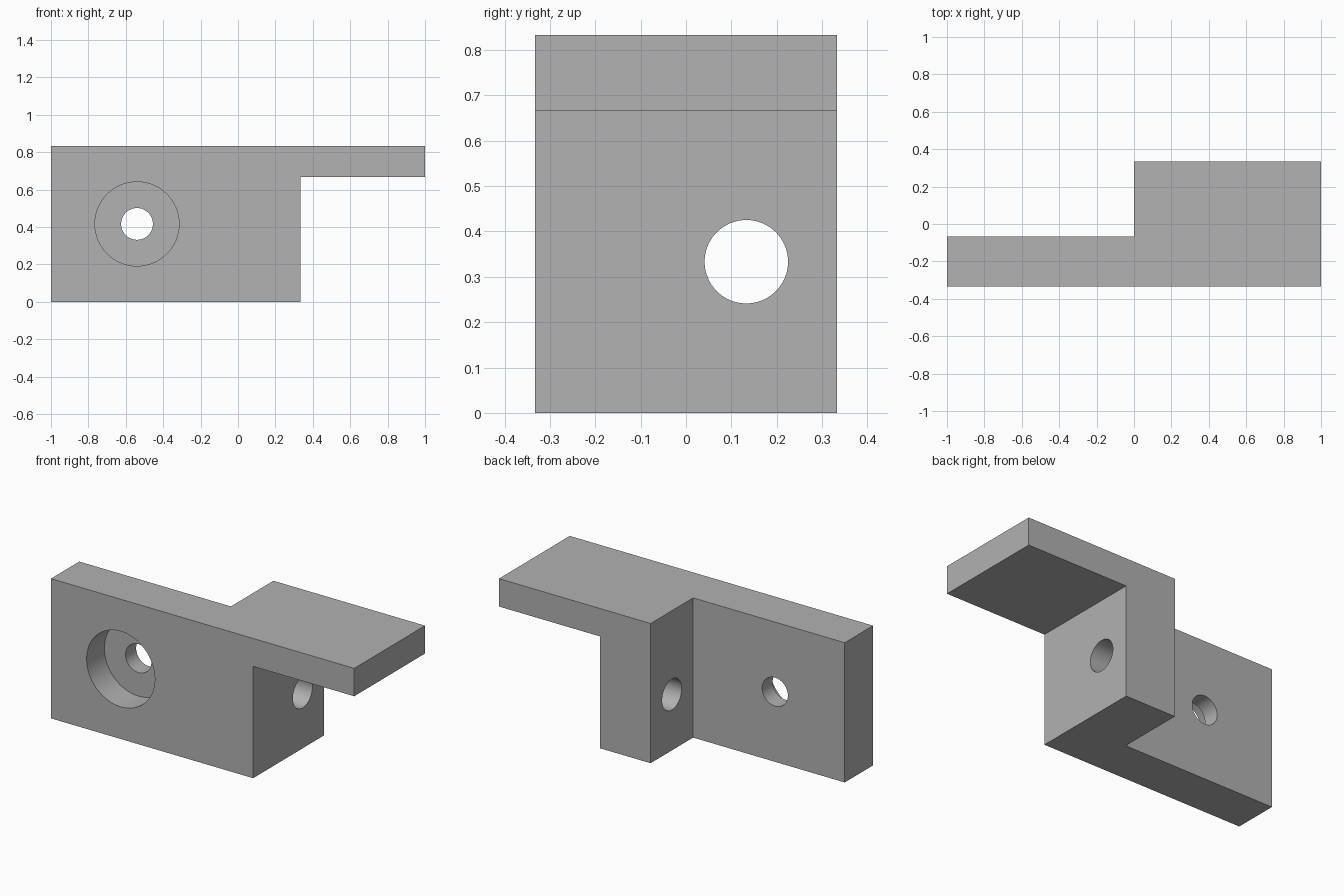
import bpy, bmesh
from math import pi, radians
from mathutils import Matrix, Vector

cube = bpy.data.objects.get("Cube")
if cube:
    bpy.data.objects.remove(cube, do_unlink=True)

HALF_DEPTH = 1 / 3
HEIGHT = 0.833
BLOCK_X = 1 / 3
SHELF_Z = 2 / 3

grey = bpy.data.materials.new("plain grey")
grey.use_nodes = True
colour = (0.445, 0.445, 0.445, 1)
grey.diffuse_color = colour
grey.node_tree.nodes["Principled BSDF"].inputs["Base Color"].default_value = colour


def make_object(name, bm):
    bmesh.ops.recalc_face_normals(bm, faces=bm.faces)
    mesh = bpy.data.meshes.new(name)
    bm.to_mesh(mesh)
    bm.free()
    mesh.materials.append(grey)
    obj = bpy.data.objects.new(name, mesh)
    bpy.context.collection.objects.link(obj)
    return obj


def box(name, low, high):
    low, high = Vector(low), Vector(high)
    bm = bmesh.new()
    place = Matrix.Translation((low + high) / 2) @ Matrix.Diagonal((*(high - low), 1))
    bmesh.ops.create_cube(bm, size=1, matrix=place)
    return make_object(name, bm)


def cylinder(name, radius, length, centre, axis):
    bm = bmesh.new()
    turn = Matrix.Rotation(pi / 2, 4, "Y" if axis == "X" else "X")
    bmesh.ops.create_cone(bm, cap_ends=True, segments=64, radius1=radius, radius2=radius,
                          depth=length, matrix=Matrix.Translation(centre) @ turn)
    return make_object(name, bm)


# Bracket body: stepped plan extruded upwards
plan = [(-1, -HALF_DEPTH), (1, -HALF_DEPTH), (1, HALF_DEPTH),
        (0, HALF_DEPTH), (0, -0.067), (-1, -0.067)]
bm = bmesh.new()
base = bm.faces.new([bm.verts.new((x, y, 0)) for x, y in plan])
top = bmesh.ops.extrude_face_region(bm, geom=[base])["geom"]
bmesh.ops.translate(bm, vec=(0, 0, HEIGHT),
                    verts=[v for v in top if isinstance(v, bmesh.types.BMVert)])
bracket = make_object("bracket", bm)

# Space under the shelf, counterbored plate hole and block cross hole
BORE_DEPTH = 0.167
cutters = [
    box("shelf_gap", (BLOCK_X, -1, -1), (2, 1, SHELF_Z)),
    cylinder("counterbore", 0.225, 2 * BORE_DEPTH, (-0.54, -HALF_DEPTH, 0.417), "Y"),
    cylinder("plate_hole", 0.085, 1, (-0.54, -0.2, 0.417), "Y"),
    cylinder("block_hole", 0.092, 1, (BLOCK_X / 2, 0.133, 1 / 3), "X"),
]

bpy.ops.object.select_all(action="DESELECT")
bracket.select_set(True)
bpy.context.view_layer.objects.active = bracket
for cutter in cutters:
    cutter.hide_render = True
    cut = bracket.modifiers.new(cutter.name, "BOOLEAN")
    cut.operation = "DIFFERENCE"
    cut.solver = "EXACT"
    cut.object = cutter
    bpy.ops.object.modifier_apply(modifier=cut.name)
    bpy.data.objects.remove(cutter, do_unlink=True)

bpy.ops.object.shade_smooth_by_angle(angle=radians(30))
